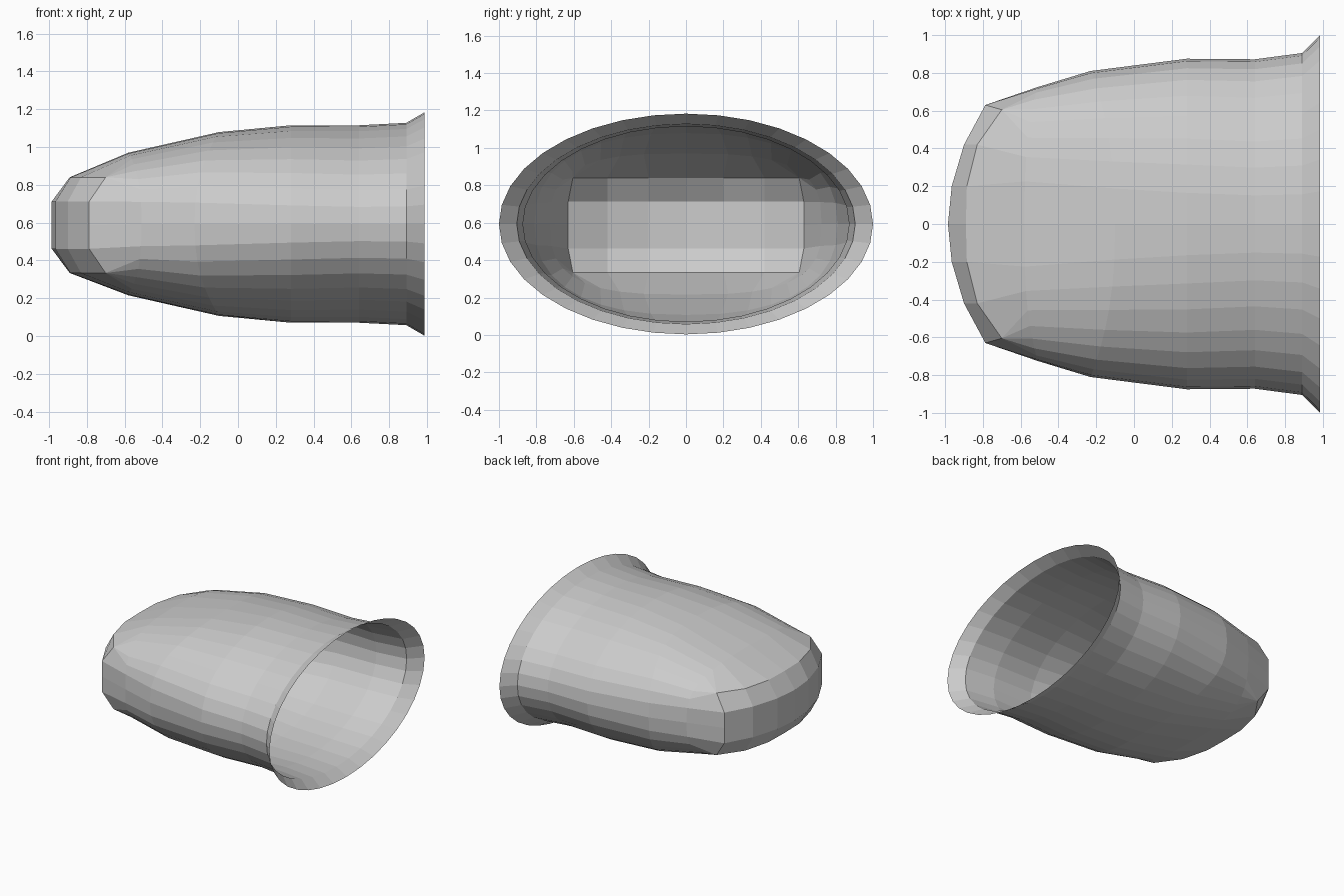
import bpy, bmesh
from math import cos, sin, radians, copysign

if "Cube" in bpy.data.objects:
    bpy.data.objects.remove(bpy.data.objects["Cube"])

N = 36          # sides around the shell
CZ = 0.593      # height of the long axis

# closed end: columns (half width, depth of middle rows, depth of outer rows)
COLS = [(0, -.985, -.89), (.2, -.965, -.885), (.42, -.9, -.83), (.63, -.787, -.70)]

# body rings: x at top/bottom, x at sides, half width, half height, squareness
RINGS = [
    (-.58, -.51, .725, .377, 3.0),
    (-.10, -.23, .81, .486, 2.4),
    (.28, .28, .875, .522, 2.1),
    (.64, .64, .872, .522, 2.0),
    (.89, .89, .905, .535, 2.0),
    (.985, .985, 1.0, .59, 2.0),
]


def cap_point(col, row):
    """Point of the end cap; col -3..3, row -2..2."""
    y, x_mid, x_out = COLS[abs(col)]
    outer = abs(row) == 2
    if outer and abs(col) == 3:
        y = .605
    z = (0, .125, .253)[abs(row)]
    return (x_out if outer else x_mid, copysign(y, col), CZ - .006 + copysign(z, row))


def cap_index(i):
    """Cap border position for spoke i; several spokes fan out of each corner."""
    a = i * 360 / N
    sy = 1 if cos(radians(a)) >= 0 else -1
    sz = 1 if sin(radians(a)) >= 0 else -1
    q = a % 180
    q = round(min(q, 180 - q) / 10)
    col, row = (3, q) if q < 2 else (min(3, 9 - q), 2)
    return sy * col, sz * row


def ring_point(i, ring):
    xt, xs, ry, rz, e = ring
    c, s = cos(i * 2 * 3.14159265 / N), sin(i * 2 * 3.14159265 / N)
    return (xt * s * s + xs * c * c,
            ry * copysign(abs(c) ** (2 / e), c),
            CZ + rz * copysign(abs(s) ** (2 / e), s))


bm = bmesh.new()

# rounded closed end
cap = {(c, r): bm.verts.new(cap_point(c, r)) for c in range(-3, 4) for r in range(-2, 3)}
for c in range(-3, 3):
    for r in range(-2, 2):
        bm.faces.new((cap[c, r], cap[c, r + 1], cap[c + 1, r + 1], cap[c + 1, r]))

# body lofted from the cap border to the flared open rim
loops = [[cap[cap_index(i)] for i in range(N)]]
loops += [[bm.verts.new(ring_point(i, ring)) for i in range(N)] for ring in RINGS]
for a, b in zip(loops, loops[1:]):
    for i in range(N):
        j = (i + 1) % N
        corners = [a[i], b[i], b[j]] + ([a[j]] if a[j] is not a[i] else [])
        bm.faces.new(corners)

bmesh.ops.recalc_face_normals(bm, faces=bm.faces)
mesh = bpy.data.meshes.new("flared_shell")
bm.to_mesh(mesh)
bm.free()
shell = bpy.data.objects.new("flared_shell", mesh)
bpy.context.collection.objects.link(shell)
